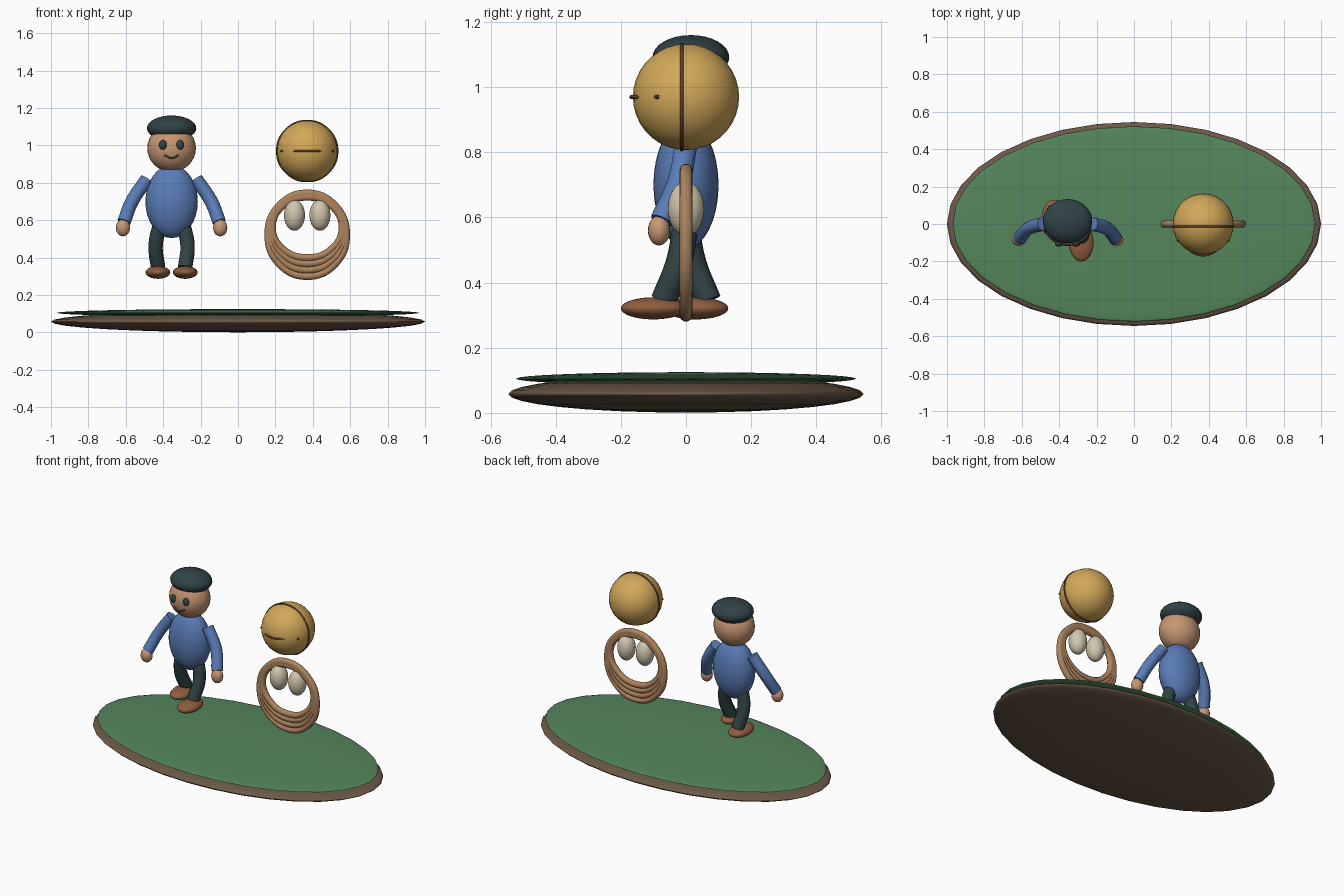
import bpy, math

if "Cube" in bpy.data.objects:
    bpy.data.objects.remove(bpy.data.objects["Cube"])


def material(name, rgb):
    m = bpy.data.materials.new(name)
    m.diffuse_color = (*rgb, 1)
    m.use_nodes = True
    m.node_tree.nodes["Principled BSDF"].inputs["Base Color"].default_value = m.diffuse_color
    return m


GREEN = material("grass green", (0.09, 0.24, 0.11))
EARTH = material("earth brown", (0.15, 0.10, 0.065))
SKIN = material("skin", (0.57, 0.31, 0.17))
BLUE = material("shirt blue", (0.10, 0.20, 0.47))
DARK = material("dark teal", (0.03, 0.055, 0.06))
SHOE = material("shoe brown", (0.27, 0.11, 0.05))
GOLD = material("gold", (0.64, 0.39, 0.10))
SEAM = material("seam brown", (0.12, 0.05, 0.025))
WICKER = material("wicker", (0.42, 0.23, 0.11))
CREAM = material("cream", (0.64, 0.57, 0.42))


def ellipsoid(name, loc, size, mat, seg=28, rings=16):
    bpy.ops.mesh.primitive_uv_sphere_add(segments=seg, ring_count=rings, location=loc)
    o = bpy.context.object
    o.name = name
    o.scale = size
    o.data.materials.append(mat)
    bpy.ops.object.shade_smooth()
    return o


def tube(name, pts, radius, mat, cyclic=False, res=8):
    c = bpy.data.curves.new(name, 'CURVE')
    c.dimensions = '3D'
    c.bevel_depth = radius
    c.bevel_resolution = 3
    c.resolution_u = res
    c.use_fill_caps = True
    s = c.splines.new('BEZIER')
    s.bezier_points.add(len(pts) - 1)
    for bp, p in zip(s.bezier_points, pts):
        bp.co = p
        bp.handle_left_type = bp.handle_right_type = 'AUTO'
    s.use_cyclic_u = cyclic
    o = bpy.data.objects.new(name, c)
    bpy.context.collection.objects.link(o)
    c.materials.append(mat)
    return o


def hoop(name, cx, cz, rx, rz, y, radius, mat):
    pts = [(cx + rx * math.cos(a), y, cz + rz * math.sin(a))
           for a in (i * math.pi / 4 for i in range(8))]
    return tube(name, pts, radius, mat, True)


# Oval island base
ellipsoid("earth_base", (0, 0, 0.058), (1, 0.545, 0.057), EARTH, 32)
ellipsoid("grass_top", (0, 0, 0.105), (0.97, 0.522, 0.02), GREEN, 32)

# Figure: head, cap, face, torso
X = -0.355
ellipsoid("head", (X, 0, 0.985), (0.13, 0.115, 0.127), SKIN)
ellipsoid("cap", (X, 0.015, 1.092), (0.132, 0.118, 0.068), DARK)
ellipsoid("torso", (X, 0, 0.70), (0.14, 0.10, 0.195), BLUE)
tube("mouth", [(X - 0.038, -0.108, 0.948), (X, -0.112, 0.932),
               (X + 0.038, -0.108, 0.948)], 0.005, SEAM)

# Mirrored limbs; the legs stride in opposite directions
for s, side in ((-1, "left"), (1, "right")):
    def at(dx, y, z):
        return (X + s * dx, y, z)
    ellipsoid(side + "_eye", at(0.046, -0.106, 1.003), (0.021, 0.015, 0.026), DARK, 16, 10)
    tube(side + "_arm", [at(0.132, 0, 0.82), at(0.212, -0.025, 0.70), at(0.255, -0.075, 0.59)],
         0.036, BLUE)
    ellipsoid(side + "_hand", at(0.26, -0.083, 0.56), (0.038, 0.034, 0.046), SKIN, 20, 12)
    f = -s
    tube(side + "_leg", [at(0.055, 0, 0.60), at(0.085, f * 0.02, 0.47), at(0.072, f * 0.068, 0.345)],
         0.04, DARK)
    ellipsoid(side + "_shoe", at(0.073, f * 0.065 - 0.035, 0.321), (0.066, 0.1, 0.034), SHOE)

# Nested wicker hoops that converge at the top, holding two eggs
C = 0.37
for i, (lo, hi, rx) in enumerate(((0.30, 0.745, 0.21), (0.334, 0.738, 0.201),
                                  (0.368, 0.731, 0.194), (0.40, 0.724, 0.187))):
    hoop(f"basket_hoop_{i + 1}", C, (lo + hi) / 2, rx, (hi - lo) / 2, 0, 0.02, WICKER)
for s, side in ((-1, "left"), (1, "right")):
    ellipsoid(side + "_egg", (C + s * 0.068, 0, 0.627), (0.056, 0.056, 0.083), CREAM)

# Ball with an upright seam ring and a front seam
ellipsoid("ball", (C, 0, 0.97), (0.163, 0.163, 0.163), GOLD, 28, 18)
hoop("ball_ring", C, 0.97, 0.161, 0.161, -0.013, 0.006, SEAM)
tube("ball_front_seam", [(C - 0.14, -0.085, 0.97), (C, -0.168, 0.97), (C + 0.14, -0.085, 0.97)],
     0.006, SEAM)
